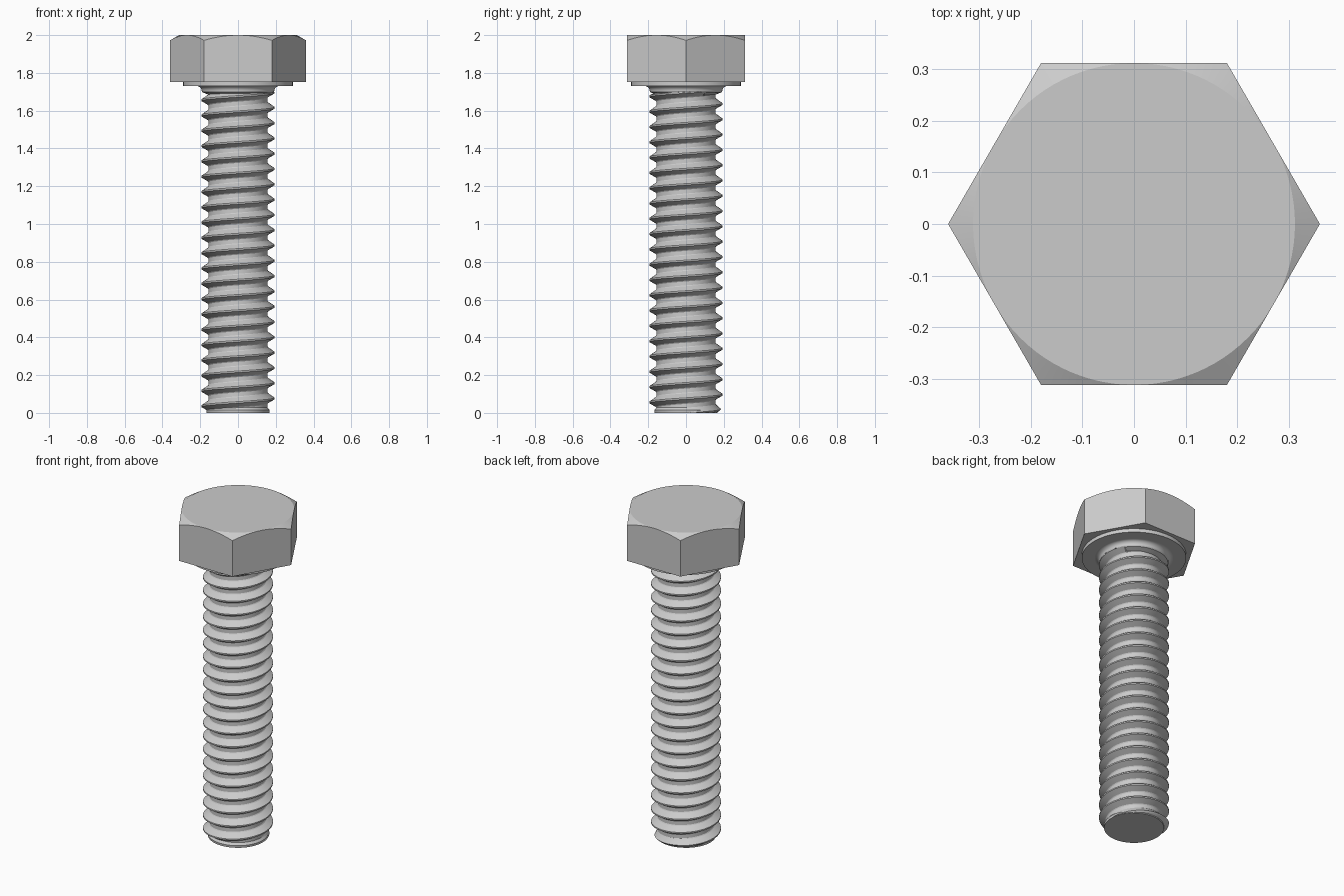
import bpy, bmesh
from math import pi, cos, sin, tan, radians, hypot

if "Cube" in bpy.data.objects:
    bpy.data.objects.remove(bpy.data.objects["Cube"])

SEG = 96
AF = 0.312          # half the width across flats
PITCH = 0.081
MAJOR, MINOR = 0.195, 0.157


def finish(name, bm):
    bmesh.ops.remove_doubles(bm, verts=bm.verts, dist=0.0004)
    bmesh.ops.dissolve_degenerate(bm, edges=bm.edges, dist=0.0001)
    bmesh.ops.recalc_face_normals(bm, faces=bm.faces)
    me = bpy.data.meshes.new(name)
    bm.to_mesh(me)
    bm.free()
    me.shade_smooth()
    me.set_sharp_from_angle(angle=radians(22))
    ob = bpy.data.objects.new(name, me)
    bpy.context.collection.objects.link(ob)
    return ob


def bridge(bm, a, b, closed=True):
    n = len(a)
    for i in range(n if closed else n - 1):
        j = (i + 1) % n
        bm.faces.new((a[i], a[j], b[j], b[i]))


def lathe(name, profile, cap_start=False, cap_end=False):
    bm = bmesh.new()
    rings = [[bm.verts.new((r * cos(2 * pi * i / SEG), r * sin(2 * pi * i / SEG), z))
              for i in range(SEG)] for r, z in profile]
    for a, b in zip(rings, rings[1:]):
        bridge(bm, a, b)
    if cap_start:
        bm.faces.new(rings[0])
    if cap_end:
        bm.faces.new(rings[-1])
    return finish(name, bm)


# hex head: flats meeting a 30 degree conical chamfer under a round top
bm = bmesh.new()
low, mid, top = [], [], []
for i in range(SEG):
    t = 2 * pi * i / SEG
    r = AF / cos((t % (pi / 3)) - pi / 6)
    c, s = cos(t), sin(t)
    low.append(bm.verts.new((r * c, r * s, 1.752)))
    mid.append(bm.verts.new((r * c, r * s, 2 - (r - AF) * tan(pi / 6))))
    top.append(bm.verts.new((AF * c, AF * s, 2)))
bridge(bm, low, mid)
bridge(bm, mid, top)
bm.faces.new(low)
bm.faces.new(top)
finish("hex_head", bm)

# raised bearing face under the head
lathe("washer_face", [(0.29, 1.752), (0.29, 1.73), (0.15, 1.73)])

# plain neck with fillet into the bearing face
fillet = [(0.218 - 0.026 * cos(k * pi / 16), 1.704 + 0.026 * sin(k * pi / 16))
          for k in range(9)]
lathe("neck_fillet", [(0.157, 1.685), (0.188, 1.697)] + fillet)

# threaded shank: one helical strip, clamped at both ends
PROFILE = [(0.0, MAJOR - 0.001), (0.05, MAJOR - 0.001), (0.34, MINOR + 0.003), (0.40, MINOR),
           (0.65, MINOR), (0.71, MINOR + 0.003), (0.95, MAJOR - 0.001), (1.0, MAJOR - 0.001)]
PHASE = -0.005      # crest height at angle zero
TOP = 1.70
bm = bmesh.new()
turn = 64
previous = None
for i in range(-2 * turn, int((TOP / PITCH + 2) * turn)):
    t = 2 * pi * i / turn
    row = []
    for off, r in PROFILE:
        z = PHASE + (i / turn + off) * PITCH
        z = min(max(z, 0.0), TOP)
        # at the clamped ends the radius follows the end chamfer or the neck
        r = min(r, 0.168 + 0.9 * z)
        if z <= 0:
            r = 0.157
        if z >= TOP:
            r = 0.157
        row.append(bm.verts.new((r * cos(t), r * sin(t), z)))
    if previous:
        bridge(bm, previous, row, closed=False)
    previous = row
bmesh.ops.remove_doubles(bm, verts=bm.verts, dist=0.0004)
finish("threaded_shank", bm)

# flat tip closing the bottom
lathe("tip", [(0.155, 0.03), (0.168, 0.014), (0.166, 0.0)], cap_end=True)
